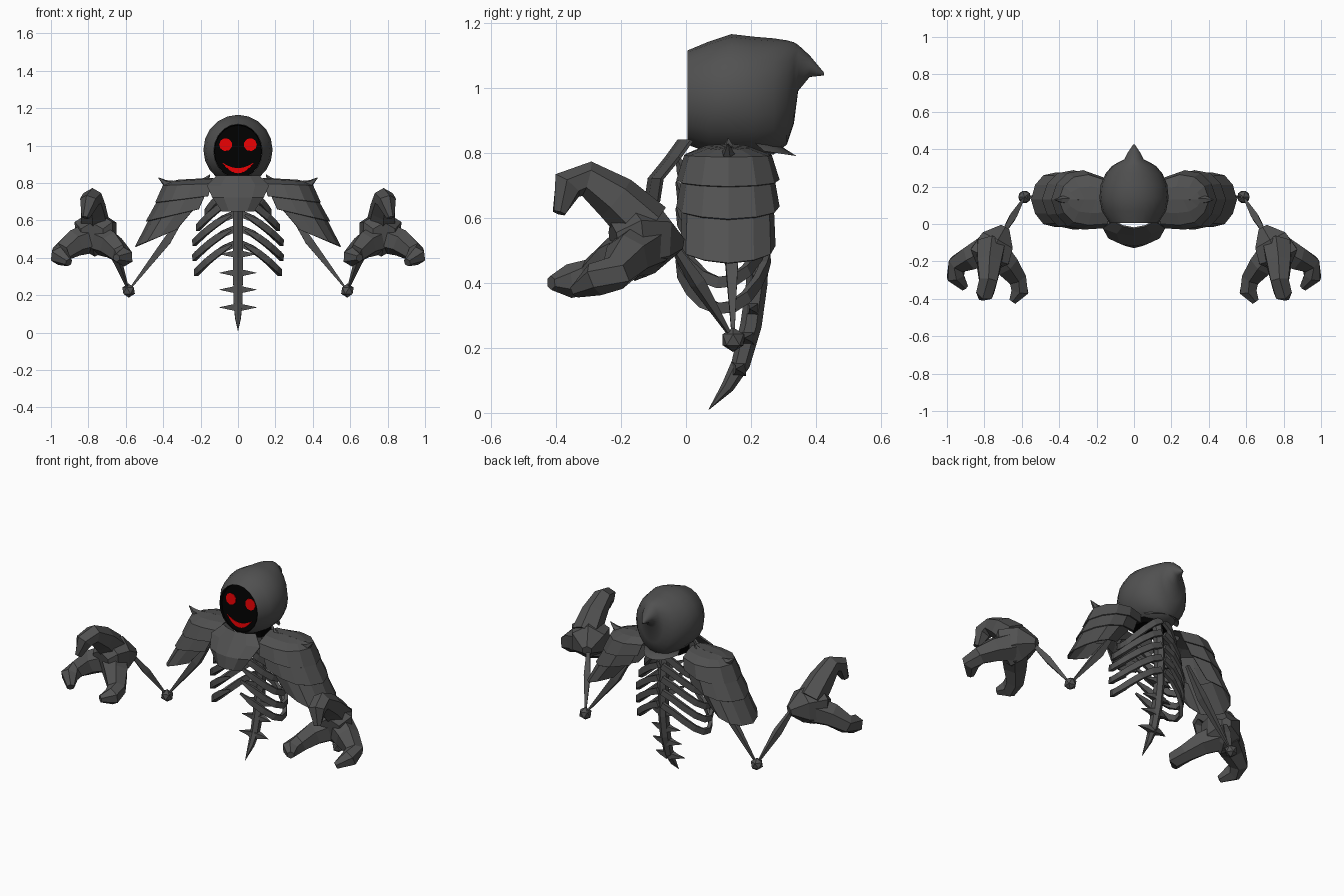
import bpy, bmesh, math
from mathutils import Vector

if "Cube" in bpy.data.objects:
    bpy.data.objects.remove(bpy.data.objects["Cube"])


def material(name, rgb):
    m = bpy.data.materials.new(name)
    m.diffuse_color = (*rgb, 1)
    m.use_nodes = True
    m.node_tree.nodes["Principled BSDF"].inputs["Base Color"].default_value = m.diffuse_color
    return m


GREY = material("charcoal", (0.083, 0.083, 0.083))
BLACK = material("black", (0.0002, 0.0002, 0.0002))
RED = material("red", (0.78, 0.0, 0.001))


def make(name, bm, mat=GREY, mirror=False, thick=0, smooth=False):
    bmesh.ops.recalc_face_normals(bm, faces=bm.faces)
    me = bpy.data.meshes.new(name)
    bm.to_mesh(me)
    bm.free()
    me.materials.append(mat)
    ob = bpy.data.objects.new(name, me)
    bpy.context.collection.objects.link(ob)
    if thick:
        s = ob.modifiers.new("thickness", "SOLIDIFY")
        s.thickness, s.offset = thick, 0
    if mirror:
        ob.modifiers.new("mirror", "MIRROR").use_mirror_merge = False
    if smooth:
        for p in me.polygons:
            p.use_smooth = True
    return ob


def loft(bm, rows, closed=False, caps=False):
    """Bridge rows of points that all have the same length."""
    vs = [[bm.verts.new(p) for p in r] for r in rows]
    n = len(rows[0])
    for a, b in zip(vs, vs[1:]):
        for i in range(n if closed else n - 1):
            j = (i + 1) % n
            bm.faces.new((a[i], a[j], b[j], b[i]))
    if caps:
        bm.faces.new(vs[0])
        bm.faces.new(vs[-1])


def tube(bm, path, radii, sides=6, flat=1.0, up=(0, 0, 1)):
    """Tapered tube along a path; flat squeezes it across the up direction."""
    pts = [Vector(p) for p in path]
    rows = []
    for i, p in enumerate(pts):
        d = (pts[min(i + 1, len(pts) - 1)] - pts[max(i - 1, 0)]).normalized()
        a = d.cross(Vector(up)).normalized()
        b = a.cross(d)
        rows.append([p + (a * math.cos(t) * flat + b * math.sin(t)) * radii[i]
                     for t in (math.tau * (k + 0.5) / sides for k in range(sides))])
    loft(bm, rows, True, True)


def plate(name, outline, y, mat, mirror=False):
    """Flat plate from an x, z outline, leaning back slightly towards the top."""
    bm = bmesh.new()
    bm.faces.new([bm.verts.new((x, y + 0.1 * (z - 0.85), z)) for x, z in outline])
    return make(name, bm, mat, mirror, thick=0.003)


def oval(cx, cz, rx, rz, n):
    return [(cx + rx * math.cos(math.tau * k / n), cz + rz * math.sin(math.tau * k / n))
            for k in range(n)]


def oval_rings(rings):
    return [[(x, y, z) for x, z in oval(0, (lo + hi) / 2, rx, (hi - lo) / 2, 20)]
            for y, rx, lo, hi in rings]


# Hood: oval rings from the face opening back to the drooping peak (y, half width, low, high)
rings = [(0.005, 0.13, 0.825, 1.115), (0.07, 0.172, 0.80, 1.142), (0.14, 0.185, 0.79, 1.165),
         (0.21, 0.178, 0.79, 1.157), (0.27, 0.152, 0.795, 1.152), (0.31, 0.118, 0.825, 1.146),
         (0.332, 0.08, 0.89, 1.14), (0.345, 0.052, 0.99, 1.132), (0.38, 0.035, 1.033, 1.10),
         (0.425, 0.004, 1.038, 1.046)]
bm = bmesh.new()
loft(bm, oval_rings(rings), True)
make("hood", bm, smooth=True)

# Dark lining inside the hood rim
bm = bmesh.new()
loft(bm, oval_rings([(0.0045, 0.129, 0.826, 1.114), (0.045, 0.122, 0.83, 1.108)]), True)
make("hood_lining", bm, BLACK)

# Dark neck opening below the hood
bm = bmesh.new()
loft(bm, [[(0.105 * math.cos(a), 0.145 + 0.10 * math.sin(a), z)
           for a in (math.tau * k / 12 for k in range(12))] for z in (0.783, 0.83)], True, True)
make("neck_opening", bm, BLACK)

# Hood hem flaring out at the back of the neck
bm = bmesh.new()
arc = [math.radians(a) for a in range(30, 151, 15)]
loft(bm, [[(r * math.cos(a), 0.14 + d * math.sin(a), z - drop * math.sin(a)) for a in arc]
          for r, d, z, drop in ((0.14, 0.165, 0.875, 0), (0.125, 0.145, 0.835, 0.01),
                                (0.13, 0.20, 0.82, 0.03))])
make("hood_hem", bm, smooth=True)

# Face, eyes and grin
plate("face", oval(0, 0.97, 0.127, 0.143, 20), 0.014, BLACK)
plate("eye", oval(0.066, 1.005, 0.035, 0.035, 9), 0.0105, RED, True)
xs = [0.085 * (k / 5 - 1) for k in range(11)]
grin = [(x, 0.852 + 8.0 * x * x) for x in xs]
grin += [(x, 0.88 + 4.3 * x * x) for x in reversed(xs[1:-1])]
plate("grin", grin, 0.0105, RED)

# Chest plate: bowed collar overhanging the ribs (half width, y, z)
bm = bmesh.new()
loft(bm, [[(hx * s, y + 0.04 * s * s, z) for s in (-1, -0.55, 0, 0.55, 1)]
          for hx, y, z in ((0.11, -0.022, 0.838), (0.165, -0.06, 0.785),
                           (0.135, -0.113, 0.72), (0.085, -0.124, 0.648))])
make("chest_plate", bm, thick=0.01)

# Shoulder armour: three overlapping bands folded around the arm
fold = [(0, -0.02), (0.4, -0.027), (0.7, -0.01), (0.9, 0.05), (1, 0.13),
        (0.9, 0.215), (0.7, 0.27), (0.4, 0.285), (0, 0.245)]


def band(xi, zi, xo, zo, w):
    return [(xi + (xo - xi) * f, 0.13 + (y - 0.13) * w, zi + (zo - zi) * f) for f, y in fold]


bands = [
    ("shoulder_armour", [(0.13, 0.825, 0.32, 0.815, 0), (0.14, 0.82, 0.36, 0.805, 0.45),
                         (0.14, 0.795, 0.40, 0.785, 0.85), (0.16, 0.73, 0.44, 0.695, 1.0)]),
    ("upper_arm_armour", [(0.17, 0.75, 0.42, 0.72, 0.88), (0.21, 0.66, 0.49, 0.595, 1.0)]),
    ("lower_arm_armour", [(0.22, 0.68, 0.46, 0.63, 0.88), (0.33, 0.55, 0.548, 0.46, 0.92)])]
for name, rows in bands:
    bm = bmesh.new()
    loft(bm, [band(*r) for r in rows])
    make(name, bm, mirror=True, thick=0.006)

# Small horns on the shoulders and beside the neck
bm = bmesh.new()
tube(bm, [(0.35, 0.13, 0.79), (0.39, 0.13, 0.80), (0.425, 0.13, 0.828)], [0.025, 0.018, 0.002], 5)
tube(bm, [(0.20, 0.13, 0.80), (0.17, 0.13, 0.815), (0.15, 0.13, 0.845)], [0.025, 0.018, 0.002], 5)
make("shoulder_horns", bm, mirror=True)

# Ribs: hoops drooping from the spine around to the front
for i in range(5):
    top = 0.80 - 0.08 * i
    w = (0.17, 0.215, 0.235, 0.235, 0.225)[i]
    path, radii = [], []
    for k in range(10):
        a = math.radians(90 - 19 * k)
        x = max(w * math.cos(a), 0.012)
        path.append((x, 0.11 + 0.14 * math.sin(a), top - 0.16 * (x / w) ** 1.5))
        radii.append(0.025 if k < 9 else 0.008)
    bm = bmesh.new()
    tube(bm, path, radii, 4, 0.6)
    make(f"rib_{i + 1}", bm, mirror=True)

# Spine running down into a curved pointed tail
bm = bmesh.new()
tube(bm, [(0, 0.2, 0.82), (0, 0.222, 0.6), (0, 0.218, 0.4), (0, 0.20, 0.27),
          (0, 0.168, 0.15), (0, 0.128, 0.08), (0, 0.07, 0.01)],
     [0.03, 0.034, 0.033, 0.033, 0.029, 0.02, 0.001], 6, 0.9, (0, 1, 0))
make("spine", bm)

# Side barbs along the tail
bm = bmesh.new()
for y, z in ((0.205, 0.32), (0.19, 0.23), (0.163, 0.135), (0.215, 0.42)):
    tube(bm, [(0.005, y, z), (0.05, y, z), (0.10, y - 0.01, z)], [0.03, 0.016, 0.001], 4)
make("tail_barbs", bm, mirror=True)

# Thin arm bones and the faceted elbow
elbow = (0.585, 0.145, 0.225)
bm = bmesh.new()
tube(bm, [(0.27, 0.14, 0.66), (0.38, 0.14, 0.49), elbow], [0.012, 0.03, 0.005], 4)
make("upper_arm", bm, mirror=True)
bm = bmesh.new()
tube(bm, [elbow, (0.65, 0.035, 0.40), (0.70, -0.05, 0.53)], [0.005, 0.026, 0.012], 4)
make("forearm", bm, mirror=True)
bm = bmesh.new()
bmesh.ops.create_icosphere(bm, subdivisions=1, radius=0.038)
bmesh.ops.translate(bm, verts=bm.verts, vec=elbow)
make("elbow", bm, mirror=True)

# Palm and three hooked claws
bm = bmesh.new()
tube(bm, [(0.69, -0.02, 0.52), (0.73, -0.09, 0.535), (0.77, -0.17, 0.53), (0.78, -0.22, 0.52)],
     [0.03, 0.105, 0.125, 0.07], 6)
make("palm", bm, mirror=True)
claws = {
    "top_claw": [(0.765, -0.12, 0.57), (0.775, -0.215, 0.66), (0.78, -0.305, 0.72),
                 (0.795, -0.365, 0.70), (0.815, -0.39, 0.615)],
    "outer_claw": [(0.78, -0.13, 0.51), (0.87, -0.18, 0.48), (0.945, -0.215, 0.43),
                   (0.955, -0.28, 0.41), (0.905, -0.34, 0.375)],
    "inner_claw": [(0.75, -0.14, 0.50), (0.68, -0.22, 0.47), (0.625, -0.29, 0.42),
                   (0.61, -0.36, 0.405), (0.65, -0.415, 0.40)]}
for name, path in claws.items():
    bm = bmesh.new()
    tube(bm, path, [0.085, 0.073, 0.055, 0.052, 0.022], 6)
    make(name, bm, mirror=True)
